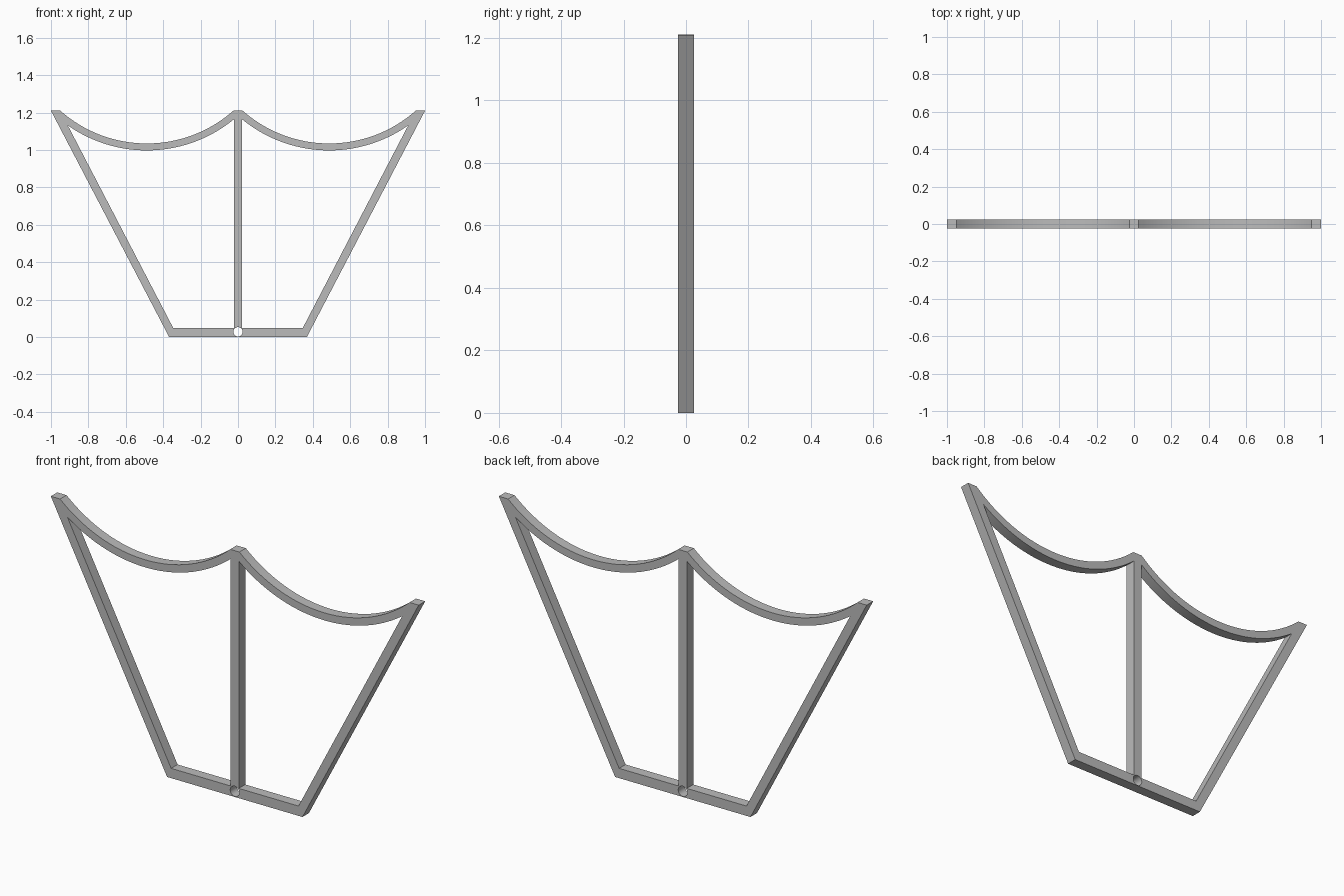
import bpy, bmesh
from math import sin, cos, pi, asin, sqrt, radians
from mathutils import Matrix

cube = bpy.data.objects.get("Cube")
if cube:
    bpy.data.objects.remove(cube, do_unlink=True)

HEIGHT, THICK = 1.21, 0.05
ARC_X, ARC_Z = 0.4875, 1.733      # centre of the swag arcs
R_TOP, R_UNDER = 0.698, 0.735
POST, BAR, SLOPE = 0.022, 0.048, 0.52


def arc(radius, x0, x1, steps=32):
    """Points along the lower side of the swag circle, from x0 to x1."""
    a0, a1 = (asin((x - ARC_X) / radius) for x in (x0, x1))
    angles = [a0 + (a1 - a0) * i / steps for i in range(steps + 1)]
    return [(ARC_X + radius * sin(a), ARC_Z - radius * cos(a)) for a in angles]


def mirrored(points):
    return [(-x, z) for x, z in reversed(points)]


# Outer outline: base, slanted side, tip and scalloped top
half = [(0.368, 0), (1, HEIGHT), (0.95, HEIGHT)] + arc(R_TOP, 0.95, 0.025)[1:]
outline = half + mirrored(half)

# Openings either side of the centre post
opening = [(0.346, BAR)] + arc(R_UNDER, 0.91, POST) + [(POST, BAR)]

# Round hole through the foot of the post
hole = [(0.025 * cos(2 * pi * i / 32), 0.028 + 0.025 * sin(2 * pi * i / 32))
        for i in range(32)]

# Filled flat profile with thickness
profile = bpy.data.curves.new("frame_profile", "CURVE")
profile.dimensions = "2D"
profile.fill_mode = "BOTH"
profile.extrude = THICK / 2
for loop in (outline, opening, mirrored(opening), hole):
    spline = profile.splines.new("POLY")
    spline.points.add(len(loop) - 1)
    for point, (x, z) in zip(spline.points, loop):
        point.co = (x, z, 0, 1)
    spline.use_cyclic_u = True
source = bpy.data.objects.new("frame_profile", profile)
bpy.context.collection.objects.link(source)
bpy.context.view_layer.update()
evaluated = source.evaluated_get(bpy.context.evaluated_depsgraph_get())
mesh = bpy.data.meshes.new_from_object(evaluated)
bpy.data.objects.remove(source, do_unlink=True)

# Stand upright and weld into one solid
bm = bmesh.new()
bm.from_mesh(mesh)
bm.transform(Matrix.Rotation(radians(90), 4, "X"))
bmesh.ops.remove_doubles(bm, verts=bm.verts, dist=0.0001)
bmesh.ops.recalc_face_normals(bm, faces=bm.faces)
bm.to_mesh(mesh)
bm.free()

# Plain grey finish
grey = bpy.data.materials.new("plain_grey")
grey.use_nodes = True
colour = (0.5, 0.5, 0.5, 1)
grey.diffuse_color = colour
grey.node_tree.nodes["Principled BSDF"].inputs["Base Color"].default_value = colour
mesh.materials.clear()
mesh.materials.append(grey)

frame = bpy.data.objects.new("scalloped_frame", mesh)
bpy.context.collection.objects.link(frame)
bpy.ops.object.select_all(action="DESELECT")
frame.select_set(True)
bpy.context.view_layer.objects.active = frame
bpy.ops.object.shade_smooth_by_angle(angle=radians(30))
